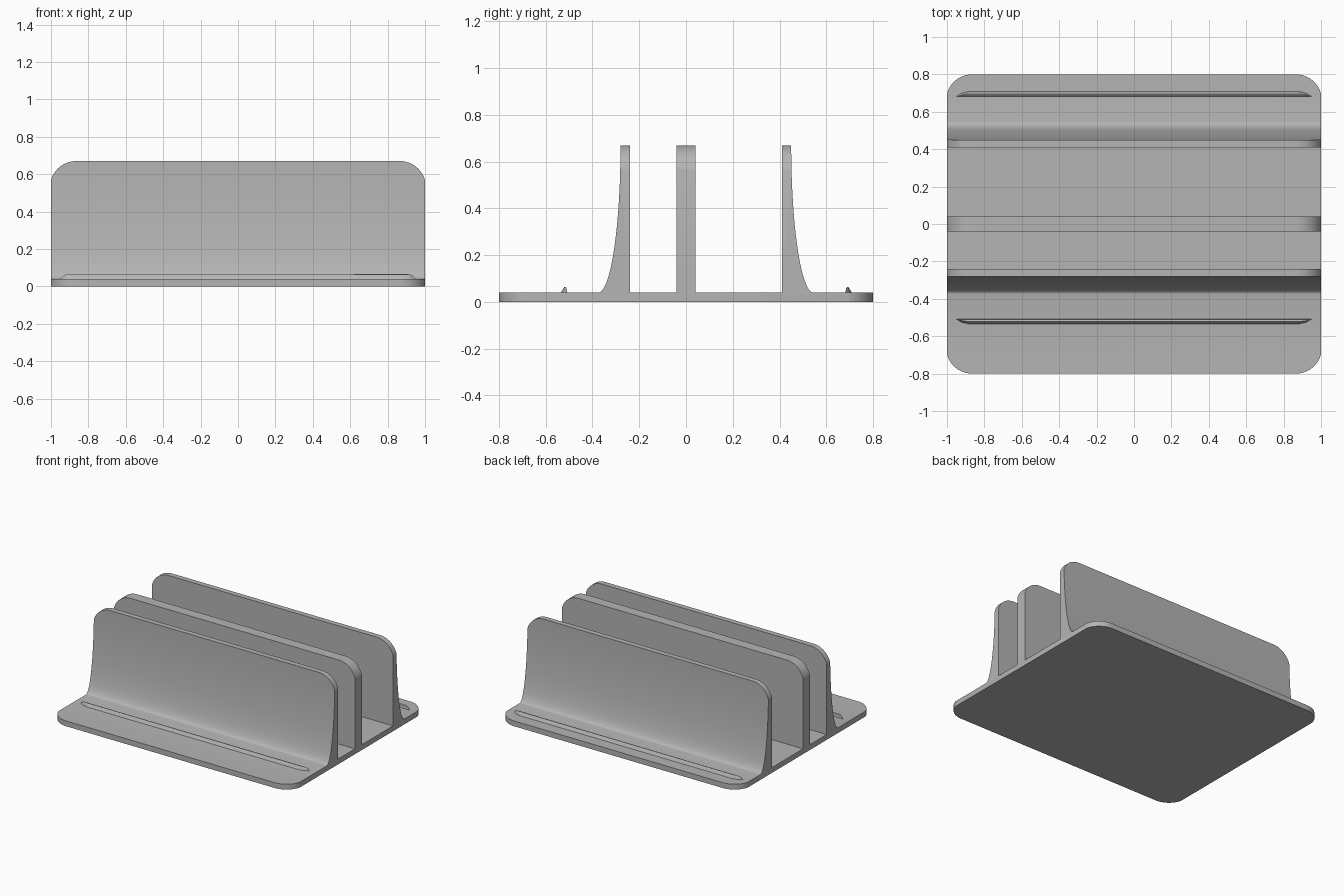
import bpy, bmesh, math
from mathutils import Vector

cube = bpy.data.objects.get("Cube")
if cube:
    bpy.data.objects.remove(cube, do_unlink=True)

BASE, TOP, RADIUS = 0.04, 0.67, 0.14

grey = bpy.data.materials.new("matte grey")
grey.use_nodes = True
colour = (0.46, 0.46, 0.46, 1)
grey.diffuse_color = colour
grey.node_tree.nodes["Principled BSDF"].inputs["Base Color"].default_value = colour


def add_object(name, bm):
    bmesh.ops.recalc_face_normals(bm, faces=bm.faces)
    mesh = bpy.data.meshes.new(name)
    bm.to_mesh(mesh)
    bm.free()
    mesh.materials.append(grey)
    ob = bpy.data.objects.new(name, mesh)
    bpy.context.collection.objects.link(ob)
    return ob


def prism(name, points, direction):
    """Extrude a closed outline of 3D points along a direction."""
    bm = bmesh.new()
    face = bm.faces.new([bm.verts.new(p) for p in points])
    new = bmesh.ops.extrude_face_region(bm, geom=[face])["geom"]
    bmesh.ops.translate(bm, vec=Vector(direction),
                        verts=[g for g in new if isinstance(g, bmesh.types.BMVert)])
    return add_object(name, bm)


def rounded_rect(half_w, half_h, r, steps=16):
    pts = []
    for quarter, (sx, sy) in enumerate([(1, 1), (-1, 1), (-1, -1), (1, -1)]):
        for i in range(steps + 1):
            a = math.pi / 2 * (quarter + i / steps)
            pts.append((sx * (half_w - r) + r * math.cos(a),
                        sy * (half_h - r) + r * math.sin(a)))
    return pts


def flared_side(foot, wall, steps=24):
    """Concave quarter ellipse from the foot on the base up to the wall top."""
    return [(foot + (wall - foot) * math.sin(a), TOP - (TOP - BASE) * math.cos(a))
            for a in (math.pi / 2 * i / steps for i in range(steps + 1))]


# Side profile: base plate with flared front wall, divider and flared back wall
high = TOP + 0.03
profile = [(-0.82, 0), (-0.82, BASE)]
profile += flared_side(-0.375, -0.28)
profile += [(-0.28, high), (-0.24, high), (-0.24, BASE),
            (-0.04, BASE), (-0.04, high), (0.04, high), (0.04, BASE),
            (0.41, BASE), (0.41, high), (0.45, high)]
profile += reversed(flared_side(0.545, 0.45))
profile += [(0.82, BASE), (0.82, 0)]
stand = prism("stand_body", [(-1, y, z) for y, z in profile], (2, 0, 0))

# Rounded outlines that trim the wall tops and the base corners
wall_cutter = prism("wall_corner_cutter",
                    [(x, -1, z) for x, z in rounded_rect(1.005, TOP, RADIUS)], (0, 2, 0))
base_cutter = prism("base_corner_cutter",
                    [(x, y, -1) for x, y in rounded_rect(1.005, 0.8, RADIUS)], (0, 0, 2))
bpy.context.view_layer.objects.active = stand
for cutter in (wall_cutter, base_cutter):
    cutter.hide_render = True
    mod = stand.modifiers.new("trim", 'BOOLEAN')
    mod.operation, mod.solver, mod.object = 'INTERSECT', 'EXACT', cutter
    bpy.ops.object.modifier_apply(modifier=mod.name)
    bpy.data.objects.remove(cutter, do_unlink=True)


# Low stop ridges: steep inner face, sloping outer face, tapered ends
def ridge(name, inner, side):
    rings = [(0.95, 0.0, BASE), (0.92, 0.018, BASE), (0.88, 0.027, BASE)]
    crest = [(0.93, 0.003, 0.06), (0.915, 0.01, 0.065), (0.89, 0.013, 0.064)]
    bm = bmesh.new()

    def loop(points):
        ends = [(x, o, z) for x, o, z in points] + [(-x, o, z) for x, o, z in points[::-1]]
        return [bm.verts.new((x, inner + side * o, z)) for x, o, z in ends]

    low, up = loop(rings), loop(crest)
    for i in range(len(low)):
        j = (i + 1) % len(low)
        bm.faces.new((low[i], low[j], up[j], up[i]))
    bm.faces.new(up)
    return add_object(name, bm)


front_ridge = ridge("front_ridge", -0.508, -1)
back_ridge = ridge("back_ridge", 0.682, 1)

# Smooth curved surfaces while keeping the edges crisp
bpy.ops.object.select_all(action='DESELECT')
stand.select_set(True)
bpy.context.view_layer.objects.active = stand
bpy.ops.object.shade_smooth_by_angle(angle=math.radians(25))
